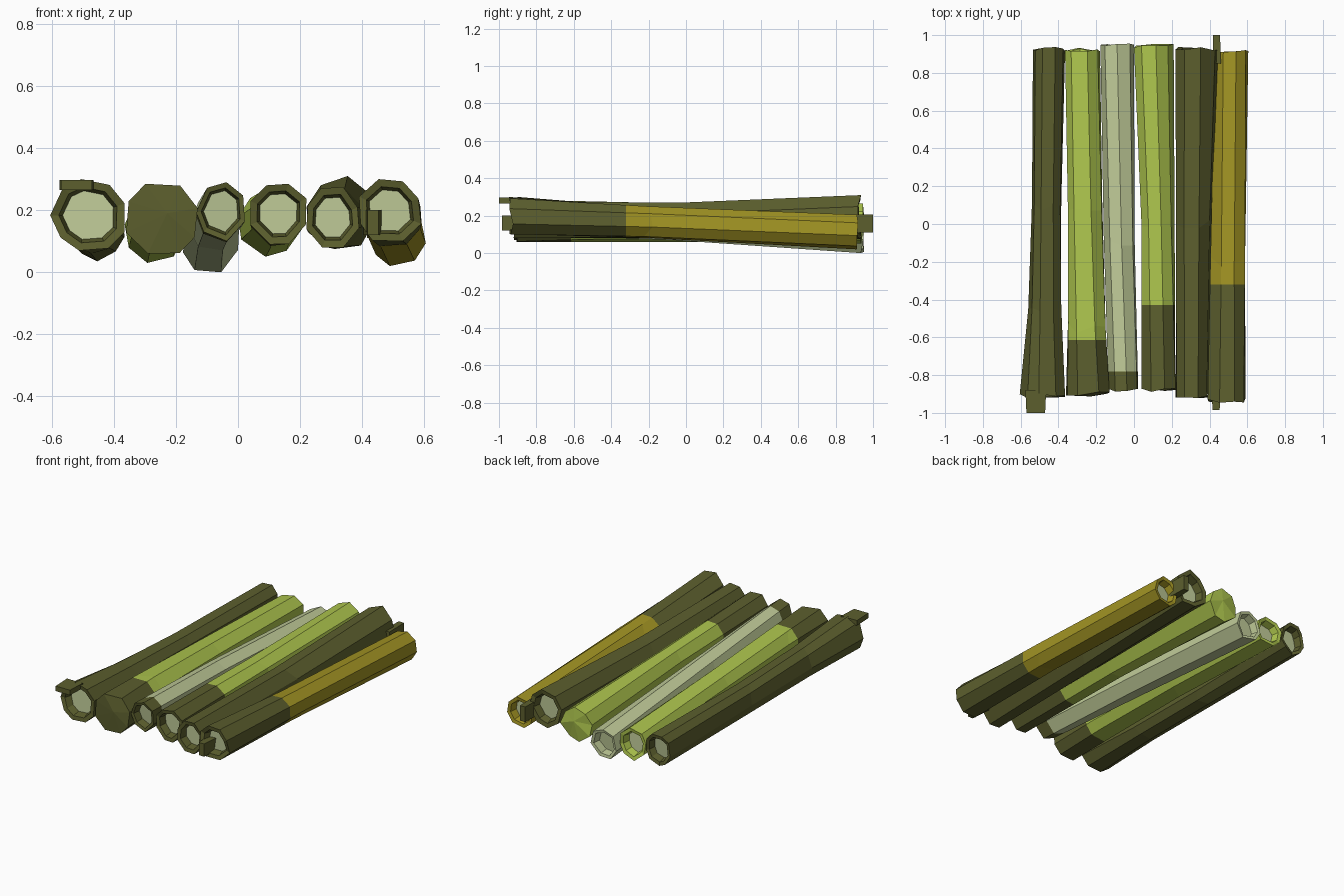
import bpy, bmesh, math, random
from mathutils import Vector

if "Cube" in bpy.data.objects:
    bpy.data.objects.remove(bpy.data.objects["Cube"])

random.seed(7)


def material(name, rgb):
    m = bpy.data.materials.new(name)
    m.diffuse_color = (*rgb, 1)
    m.use_nodes = True
    m.node_tree.nodes["Principled BSDF"].inputs["Base Color"].default_value = m.diffuse_color
    return m


OLIVE = material("dark olive", (0.107, 0.114, 0.027))
LIME = material("lime green", (0.42, 0.56, 0.075))
PALE = material("pale sage", (0.52, 0.59, 0.31))
OCHRE = material("ochre", (0.36, 0.295, 0.017))


def finish(bm, name, mats):
    bmesh.ops.recalc_face_normals(bm, faces=bm.faces[:])
    me = bpy.data.meshes.new(name)
    bm.to_mesh(me)
    bm.free()
    for m in mats:
        me.materials.append(m)
    ob = bpy.data.objects.new(name, me)
    bpy.context.collection.objects.link(ob)


def ring_points(unit, x0, x1, z0, z1):
    # stretch a rough unit outline so it exactly fills the given box
    us, vs = [p[0] for p in unit], [p[1] for p in unit]
    fx = lambda u: x0 + (u - min(us)) / (max(us) - min(us)) * (x1 - x0)
    fz = lambda v: z0 + (v - min(vs)) / (max(vs) - min(vs)) * (z1 - z0)
    return [(fx(u), fz(v)) for u, v in unit]


def bridge(bm, a, b):
    n = len(a)
    for i in range(n):
        bm.faces.new((a[i], a[(i + 1) % n], b[(i + 1) % n], b[i]))


def close_end(bm, ring, direction, hollow, hole):
    c = sum((v.co for v in ring), Vector()) / len(ring)
    if not hollow:
        # broken, solid end
        tip = bm.verts.new(c + Vector((0.015, direction * 0.012, 0.02)))
        for i in range(len(ring)):
            bm.faces.new((ring[i], ring[(i + 1) % len(ring)], tip))
        return
    # rim, sloping inner wall and a pale recessed core
    prev = ring
    for s, depth in ((hole + 0.1, 0.004), (hole, 0.05)):
        new = []
        for v in ring:
            p = c + (v.co - c) * s
            p.y = v.co.y - direction * depth
            new.append(bm.verts.new(p))
        bridge(bm, prev, new)
        prev = new
    bm.faces.new(prev).material_index = 2


def stem(name, stations, body, band_y=None, sides=8, hollow=(True, True), hole=0.66, turn=0.3):
    # stations: (y, x min, x max, z min, z max) from front to back
    bm = bmesh.new()
    base = [random.uniform(-0.12, 0.12) for _ in range(sides)]
    rings = []
    for k, (y, *box) in enumerate(stations):
        unit = []
        for i in range(sides):
            a = math.tau * (i + 0.5) / sides + base[i] + turn * k / len(stations)
            r = 1 + random.uniform(-0.05, 0.05)
            unit.append((r * math.cos(a), r * math.sin(a)))
        wob = 0.012 if k in (0, len(stations) - 1) else 0.03
        rings.append([bm.verts.new((x, y + random.uniform(-wob, wob), z))
                      for x, z in ring_points(unit, *box)])
    for a, b in zip(rings, rings[1:]):
        bridge(bm, a, b)
    close_end(bm, rings[0], -1, hollow[0], hole)
    close_end(bm, rings[-1], 1, hollow[1], hole)
    # cut the colour change and paint the front of it olive
    if band_y is not None:
        bmesh.ops.bisect_plane(bm, geom=bm.verts[:] + bm.edges[:] + bm.faces[:],
                               plane_co=(0, band_y, 0), plane_no=(0, 1, 0))
        for f in bm.faces:
            if f.material_index != 2 and f.calc_center_median().y < band_y:
                f.material_index = 1
    finish(bm, name, (body, OLIVE, PALE))


def splinter(name, x, y, z, tip_shrink, tip_y):
    # small tapered sliver: x, y, z are (min, max) pairs
    bm = bmesh.new()
    bmesh.ops.create_cube(bm, size=1)
    for v in bm.verts:
        p = [lo + (hi - lo) * (c + 0.5) for c, (lo, hi) in zip(v.co, (x, y, z))]
        if abs(p[1] - tip_y) < 1e-4:
            p[0] += (sum(x) / 2 - p[0]) * tip_shrink
        v.co = p
    finish(bm, name, (OLIVE,))


# the six stems, left to right
stem("far_left_stem", [(-0.91, -0.605, -0.365, 0.07, 0.30), (-0.45, -0.56, -0.385, 0.07, 0.265),
                       (0.1, -0.54, -0.385, 0.06, 0.24), (0.925, -0.535, -0.365, 0.035, 0.235)],
     OLIVE, sides=9, hole=0.68)
stem("left_stem", [(-0.9, -0.36, -0.13, 0.06, 0.285), (-0.55, -0.35, -0.15, 0.06, 0.275),
                   (0.1, -0.35, -0.168, 0.06, 0.25), (0.925, -0.365, -0.18, 0.03, 0.22)],
     LIME, -0.615, hollow=(False, True))
stem("middle_left_stem", [(-0.88, -0.135, 0.022, 0.1, 0.29), (-0.1, -0.16, 0.003, 0.07, 0.25),
                          (0.945, -0.178, 0.0, 0.0, 0.18)],
     PALE, -0.78, sides=7, hole=0.7)
stem("middle_right_stem", [(-0.88, 0.04, 0.22, 0.09, 0.285), (0.0, 0.04, 0.215, 0.08, 0.265),
                           (0.945, 0.0, 0.21, 0.05, 0.265)],
     LIME, -0.43, hollow=(True, False))
stem("right_stem", [(-0.92, 0.22, 0.39, 0.08, 0.275), (0.0, 0.222, 0.41, 0.08, 0.27),
                    (0.925, 0.22, 0.445, 0.075, 0.31)], OLIVE)
stem("far_right_stem", [(-0.935, 0.39, 0.59, 0.1, 0.30), (-0.2, 0.405, 0.588, 0.08, 0.25),
                        (0.92, 0.43, 0.605, 0.02, 0.205)], OCHRE, -0.32)

# slivers sticking out of the ends
splinter("front_left_splinter", (-0.575, -0.465), (-1.0, -0.88), (0.265, 0.297), 0.1, -1.0)
splinter("front_right_splinter", (0.405, 0.465), (-0.985, -0.85), (0.12, 0.20), 0.4, -0.985)
splinter("back_right_splinter", (0.415, 0.46), (0.85, 1.0), (0.11, 0.205), 0.2, 1.0)
